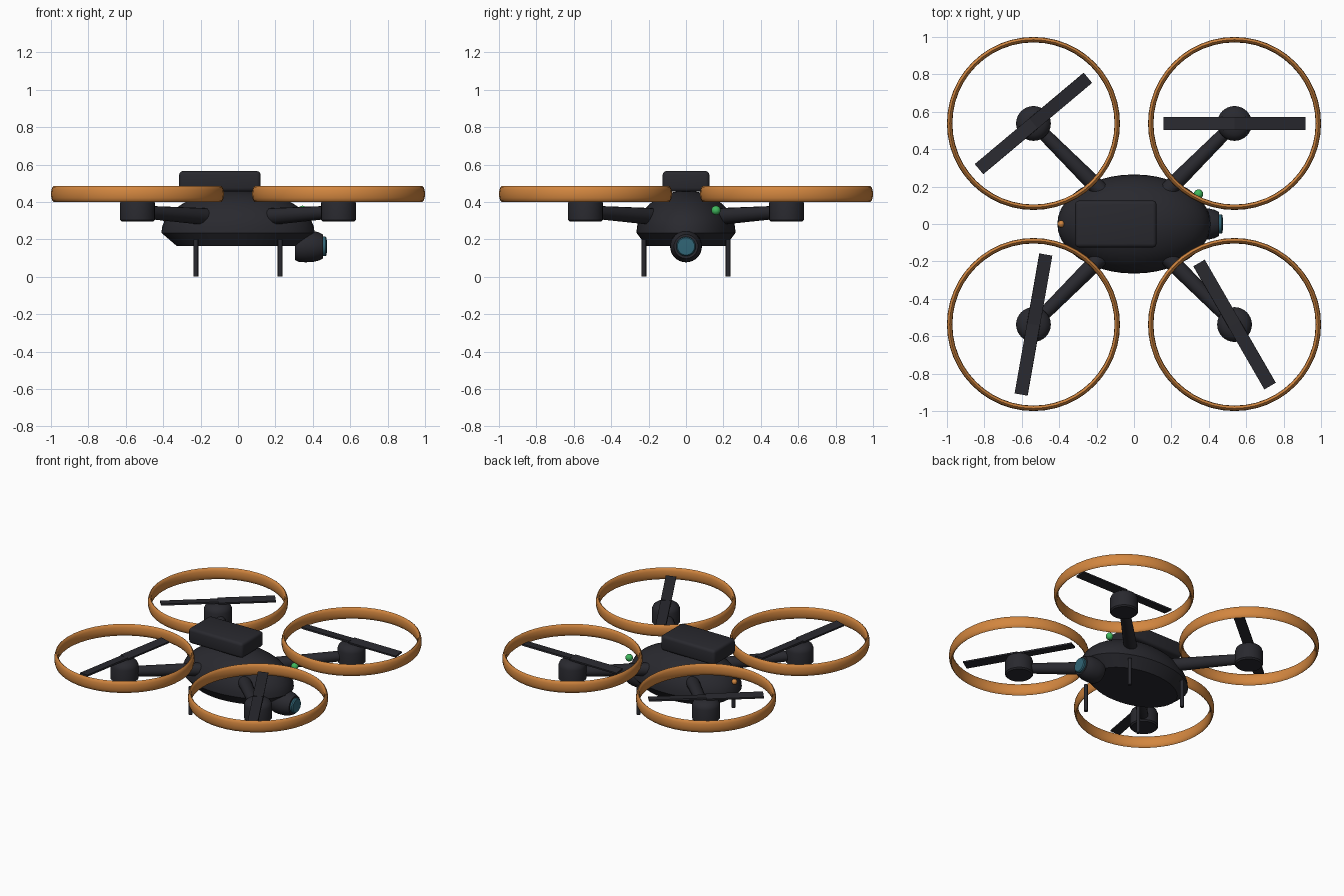
import bpy, bmesh, math
from mathutils import Vector, Matrix

cube = bpy.data.objects.get("Cube")
if cube:
    bpy.data.objects.remove(cube, do_unlink=True)


def material(name, rgb):
    m = bpy.data.materials.new(name)
    m.use_nodes = True
    m.diffuse_color = (*rgb, 1)
    bsdf = next(n for n in m.node_tree.nodes if n.type == 'BSDF_PRINCIPLED')
    bsdf.inputs["Base Color"].default_value = (*rgb, 1)
    return m


CHARCOAL = material("charcoal", (0.022, 0.022, 0.028))
ORANGE = material("orange", (0.65, 0.24, 0.05))
TEAL = material("lens_teal", (0.03, 0.13, 0.18))
GREEN = material("signal_green", (0.05, 0.48, 0.11))


def finish(bm, name, mat, smooth=True):
    bmesh.ops.recalc_face_normals(bm, faces=bm.faces)
    mesh = bpy.data.meshes.new(name)
    bm.to_mesh(mesh)
    bm.free()
    mesh.materials.append(mat)
    ob = bpy.data.objects.new(name, mesh)
    bpy.context.collection.objects.link(ob)
    if smooth:
        bpy.ops.object.select_all(action='DESELECT')
        ob.select_set(True)
        bpy.context.view_layer.objects.active = ob
        bpy.ops.object.shade_smooth_by_angle(angle=math.radians(35))
    return ob


def lathe(name, profile, mat, matrix=Matrix(), steps=32, closed=False):
    """Spin (radius, height) points about z, then apply a matrix."""
    bm = bmesh.new()
    verts = [bm.verts.new((r, 0, z)) for r, z in profile]
    pairs = list(zip(verts, verts[1:]))
    if closed:
        pairs.append((verts[-1], verts[0]))
    edges = [bm.edges.new(p) for p in pairs]
    bmesh.ops.spin(bm, geom=verts + edges, cent=(0, 0, 0), axis=(0, 0, 1),
                   angle=math.tau, steps=steps, use_merge=True)
    bmesh.ops.remove_doubles(bm, verts=bm.verts, dist=1e-5)
    bmesh.ops.transform(bm, matrix=matrix, verts=bm.verts)
    return finish(bm, name, mat)


def tube(name, a, b, ra, rb, mat, sides=16):
    a, b = Vector(a), Vector(b)
    turn = (b - a).to_track_quat('Z', 'Y').to_matrix().to_4x4()
    bm = bmesh.new()
    bmesh.ops.create_cone(bm, cap_ends=True, segments=sides, radius1=ra, radius2=rb,
                          depth=(b - a).length,
                          matrix=Matrix.Translation((a + b) / 2) @ turn)
    return finish(bm, name, mat)


def box(name, size, matrix, mat, bevel=0):
    bm = bmesh.new()
    bmesh.ops.create_cube(bm, size=1, matrix=Matrix.Diagonal((*size, 1)))
    if bevel:
        bmesh.ops.bevel(bm, geom=bm.edges[:], offset=bevel, segments=3,
                        profile=0.5, affect='EDGES')
    bmesh.ops.transform(bm, matrix=matrix, verts=bm.verts)
    return finish(bm, name, mat, smooth=bool(bevel))


def ball(name, centre, r, mat):
    bm = bmesh.new()
    bmesh.ops.create_uvsphere(bm, u_segments=16, v_segments=10, radius=r,
                              matrix=Matrix.Translation(centre))
    return finish(bm, name, mat)


# Body: oval dome with a chamfered flat belly
WIDEST, DOME = 0.235, 0.225
dome = [(math.cos(t), WIDEST + DOME * math.sin(t))
        for t in (math.pi / 2 * i / 10 for i in range(10))]
profile = [(0, 0.165), (0.8, 0.165)] + dome + [(0, WIDEST + DOME)]
lathe("body", profile, CHARCOAL, Matrix.Diagonal((0.41, 0.265, 1, 1)), steps=40)

# Battery pack on top
box("battery", (0.435, 0.25, 0.11), Matrix.Translation((-0.097, 0, 0.51)),
    CHARCOAL, bevel=0.02)

# Camera and lens, spun about the x axis
nose = Matrix.Translation((0, 0, 0.162)) @ Matrix.Rotation(math.pi / 2, 4, 'Y')
lathe("camera", [(0, 0.305), (0.072, 0.305), (0.082, 0.325), (0.085, 0.36),
                 (0.083, 0.4), (0.076, 0.43), (0.064, 0.455), (0, 0.455)],
      CHARCOAL, nose)
lathe("lens", [(0, 0.45), (0.052, 0.45), (0.052, 0.467), (0.046, 0.474), (0, 0.476)],
      TEAL, nose)

# Signal lights
ball("nose_light", (0.345, 0.16, 0.355), 0.025, GREEN)
ball("tail_light", (-0.39, 0, 0.315), 0.019, ORANGE)

# Four corners: arm, motor, guard ring, propeller, leg
REACH, LEG = 0.5375, 0.225
MOTOR = [(0, 0.295), (0.084, 0.295), (0.093, 0.304), (0.093, 0.395),
         (0.084, 0.418), (0.062, 0.434), (0.035, 0.441), (0, 0.443)]
RING = [(0.448 + 0.0145 * math.cos(t), 0.0425 * math.sin(t))
        for t in (math.tau * i / 12 for i in range(12))]
corners = [("back_left", 1, 1), ("back_right", -1, 1),
           ("front_right", -1, -1), ("front_left", 1, -1)]

for i, (name, sx, sy) in enumerate(corners):
    hub = Vector((sx * REACH, sy * REACH, 0))
    tube("arm_" + name, (sx * 0.15, sy * 0.15, 0.32), (sx * 0.51, sy * 0.51, 0.346),
         0.046, 0.034, CHARCOAL)
    lathe("motor_" + name, MOTOR, CHARCOAL, Matrix.Translation(hub))
    lathe("guard_ring_" + name, RING, ORANGE,
          Matrix.Translation(hub + Vector((0, 0, 0.4425))), steps=48, closed=True)
    # Two blades pitched opposite ways
    for half in range(2):
        place = (Matrix.Translation(hub + Vector((0, 0, 0.449)))
                 @ Matrix.Rotation(math.radians(40 * i + 180 * half), 4, 'Z')
                 @ Matrix.Translation((0.19, 0, 0))
                 @ Matrix.Rotation(math.radians(6), 4, 'X'))
        box(f"blade_{name}_{half + 1}", (0.38, 0.07, 0.012), place, CHARCOAL)
    tube("leg_" + name, (sx * LEG, sy * LEG, 0), (sx * LEG, sy * LEG, 0.2),
         0.0125, 0.0125, CHARCOAL, sides=12)
